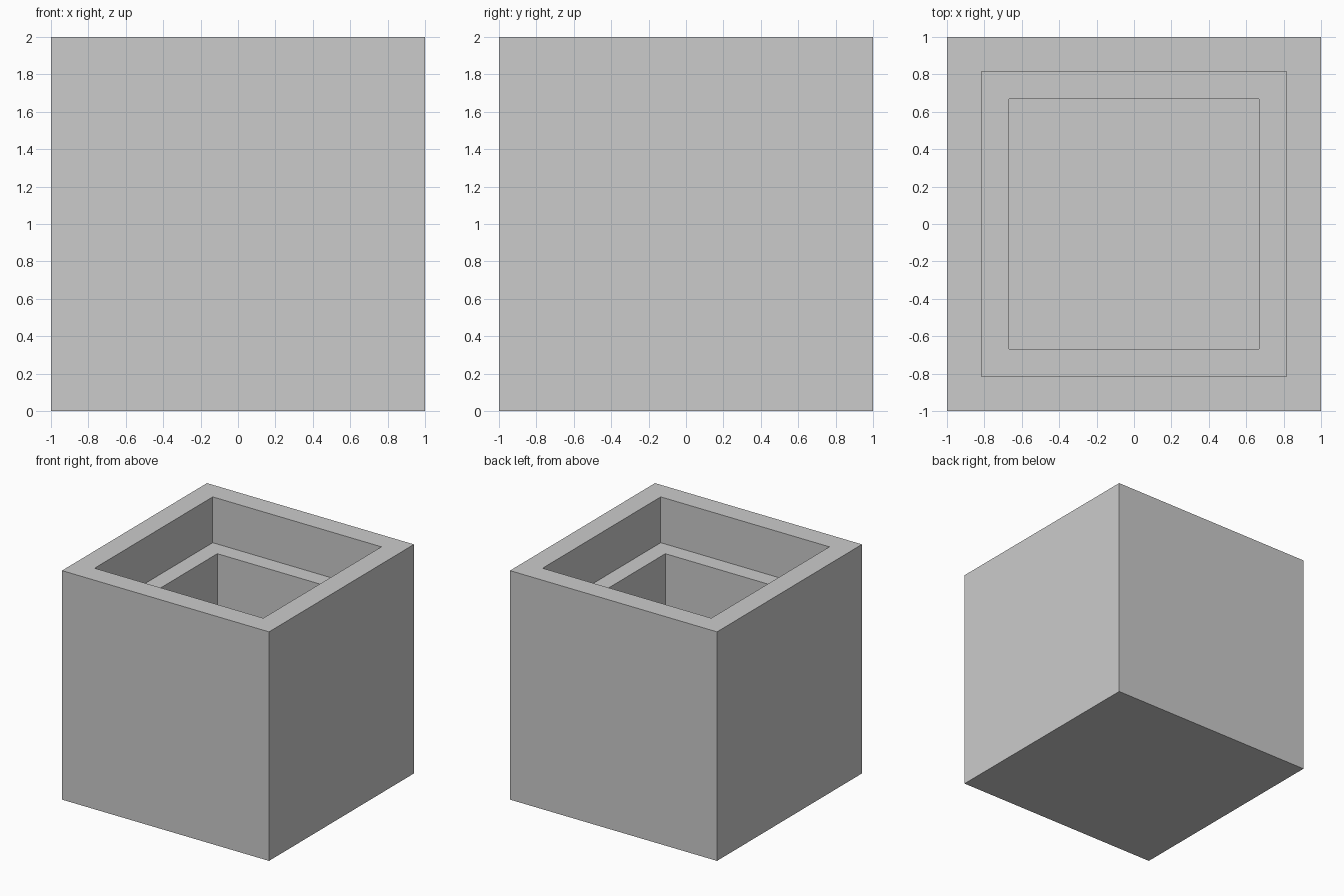
import bpy
import bmesh

cube = bpy.data.objects.get("Cube")
if cube:
    bpy.data.objects.remove(cube, do_unlink=True)

# Plain grey material
grey = bpy.data.materials.new("plain_grey")
grey.use_nodes = True
colour = (0.6, 0.6, 0.6, 1)
grey.diffuse_color = colour
grey.node_tree.nodes["Principled BSDF"].inputs["Base Color"].default_value = colour

HALF, HEIGHT = 1.0, 2.0
RIM_HALF, LEDGE_Z = 0.815, 1.6
WELL_HALF, FLOOR_Z = 0.667, 0.33


def square_ring(bm, half, z):
    corners = [(-1, -1), (1, -1), (1, 1), (-1, 1)]
    return [bm.verts.new((x * half, y * half, z)) for x, y in corners]


def bridge(bm, a, b):
    for i in range(4):
        j = (i + 1) % 4
        bm.faces.new((a[i], a[j], b[j], b[i]))


# Box with a stepped recess: outer wall, rim, upper wall, ledge, well wall
bm = bmesh.new()
profile = [(HALF, 0), (HALF, HEIGHT), (RIM_HALF, HEIGHT),
           (RIM_HALF, LEDGE_Z), (WELL_HALF, LEDGE_Z), (WELL_HALF, FLOOR_Z)]
rings = [square_ring(bm, half, z) for half, z in profile]
for lower, upper in zip(rings, rings[1:]):
    bridge(bm, lower, upper)

# Underside and well floor
bm.faces.new(rings[0][::-1])
bm.faces.new(rings[-1])
bmesh.ops.recalc_face_normals(bm, faces=bm.faces)

mesh = bpy.data.meshes.new("stepped_box")
bm.to_mesh(mesh)
bm.free()
mesh.materials.append(grey)
box = bpy.data.objects.new("stepped_box", mesh)
bpy.context.collection.objects.link(box)
